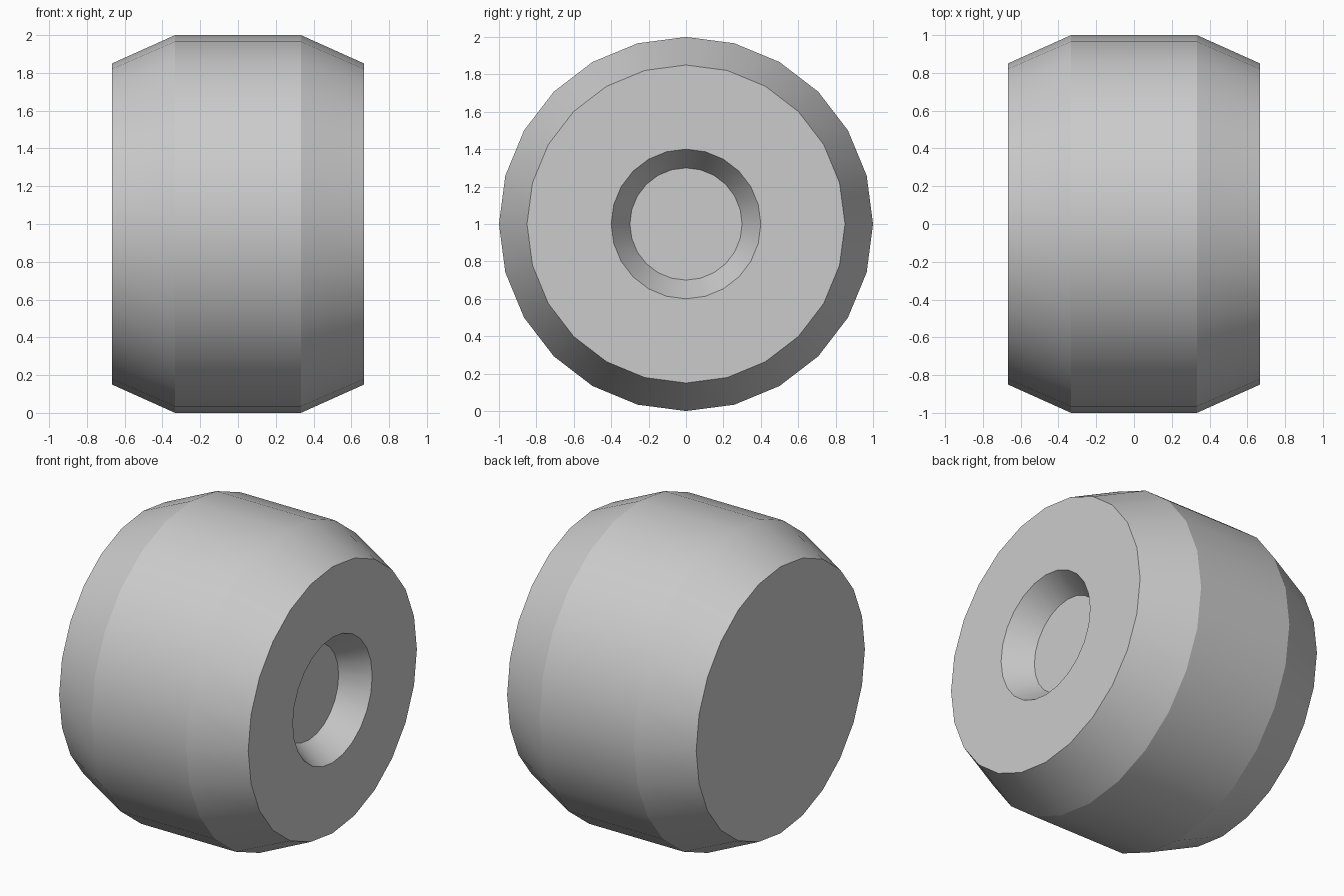
import bpy
import bmesh
from math import cos, sin, tau, radians

cube = bpy.data.objects.get("Cube")
if cube:
    bpy.data.objects.remove(cube, do_unlink=True)

SIDES = 24
CENTRE_Z = 1.0

# Single plain grey
grey = bpy.data.materials.new("light_grey")
grey.use_nodes = True
colour = (0.6, 0.6, 0.6, 1.0)
grey.diffuse_color = colour
grey.node_tree.nodes["Principled BSDF"].inputs["Base Color"].default_value = colour

# Profile along the x axis: (x, radius), from the plain end to the recess floor
profile = [
    (-0.667, 0.85),   # plain end
    (-0.333, 1.0),    # start of the full-width band
    (0.333, 1.0),     # end of the full-width band
    (0.667, 0.85),    # recessed end
    (0.667, 0.4),     # recess rim
    (0.5, 0.3),       # recess floor
]


def ring(bm, x, radius):
    angles = [tau * i / SIDES for i in range(SIDES)]
    return [bm.verts.new((x, radius * cos(a), CENTRE_Z + radius * sin(a))) for a in angles]


# Bevelled drum with a tapered recess in its +x end
bm = bmesh.new()
rings = [ring(bm, x, r) for x, r in profile]
for a, b in zip(rings, rings[1:]):
    for i in range(SIDES):
        j = (i + 1) % SIDES
        bm.faces.new((a[i], a[j], b[j], b[i]))
bm.faces.new(rings[0])
bm.faces.new(rings[-1])
bmesh.ops.recalc_face_normals(bm, faces=bm.faces)

mesh = bpy.data.meshes.new("drum_body")
bm.to_mesh(mesh)
bm.free()
mesh.materials.append(grey)
drum = bpy.data.objects.new("drum_body", mesh)
bpy.context.collection.objects.link(drum)

# Smooth around the drum, sharp between its bands
bpy.ops.object.select_all(action="DESELECT")
drum.select_set(True)
bpy.context.view_layer.objects.active = drum
bpy.ops.object.shade_smooth_by_angle(angle=radians(20))
